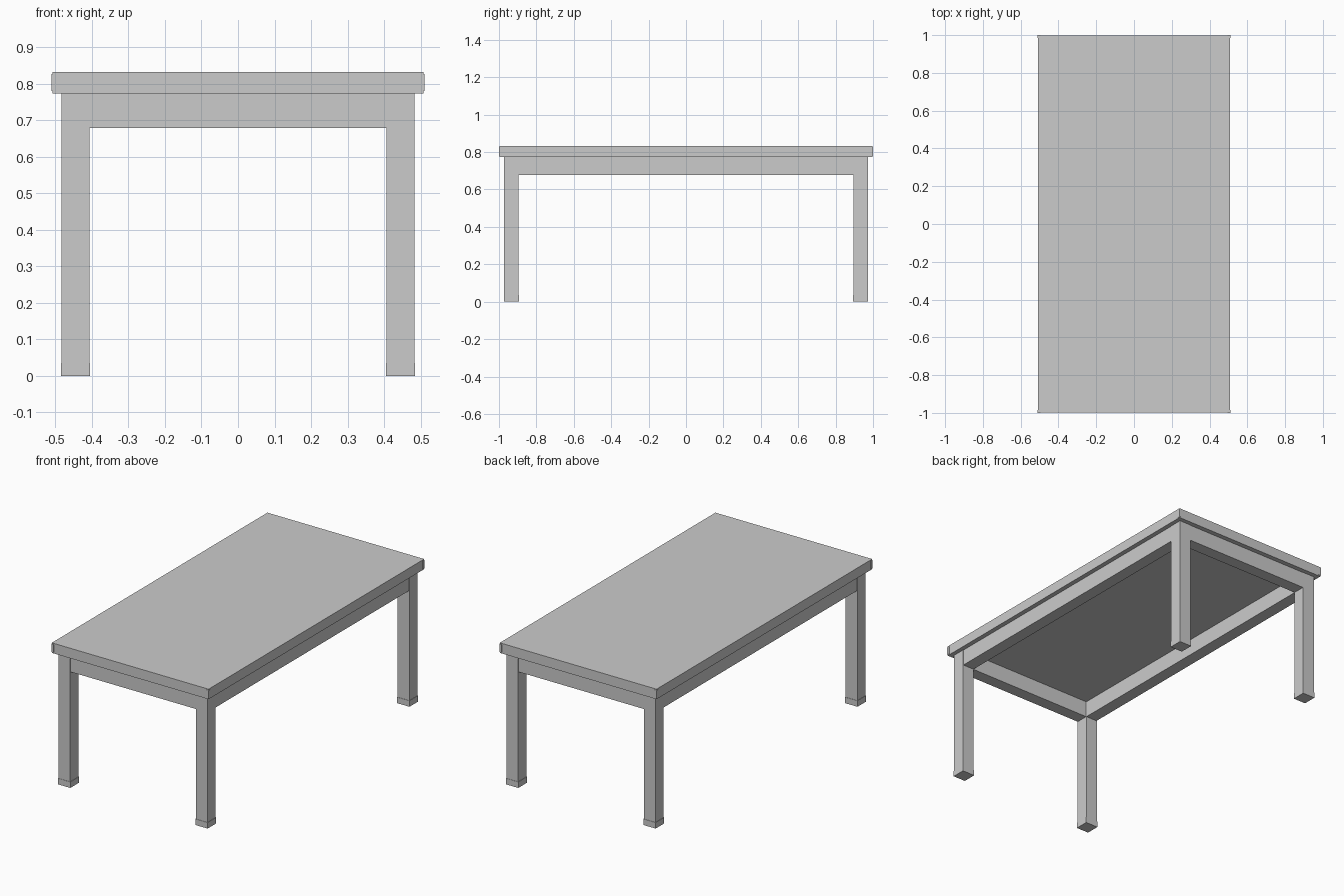
import bpy

if "Cube" in bpy.data.objects:
    bpy.data.objects.remove(bpy.data.objects["Cube"])


def box(name, x, y, z):
    """Axis-aligned box from (min, max) ranges."""
    bpy.ops.mesh.primitive_cube_add(
        size=1, location=[(a + b) / 2 for a, b in (x, y, z)])
    ob = bpy.context.object
    ob.name = name
    ob.scale = [b - a for a, b in (x, y, z)]
    bpy.ops.object.transform_apply(location=False, rotation=False, scale=True)
    return ob


def span(s, a, b):
    """Range a..b mirrored to the side given by sign s."""
    return tuple(sorted((s * a, s * b)))


# Table top
box("table_top", (-0.508, 0.508), (-0.998, 0.998), (0.773, 0.832))

for sx, side in ((-1, "left"), (1, "right")):
    # Long aprons between the legs
    box(f"{side}_apron", span(sx, 0.408, 0.481), (-0.896, 0.896), (0.678, 0.773))

    for sy, end in ((-1, "front"), (1, "back")):
        tag = f"{end}_{side}"
        # Leg and its slightly wider foot sleeve
        box(f"{tag}_leg", span(sx, 0.407, 0.483), span(sy, 0.896, 0.972), (0.002, 0.773))
        box(f"{tag}_foot", span(sx, 0.405, 0.485), span(sy, 0.894, 0.974), (0, 0.035))
        # Thin guard around the corner of the top
        box(f"{tag}_corner_guard", span(sx, 0.494, 0.51), span(sy, 0.984, 1.0), (0.779, 0.826))

for sy, end in ((-1, "front"), (1, "back")):
    # Short aprons between the legs
    box(f"{end}_apron", (-0.408, 0.408), span(sy, 0.897, 0.970), (0.678, 0.773))
